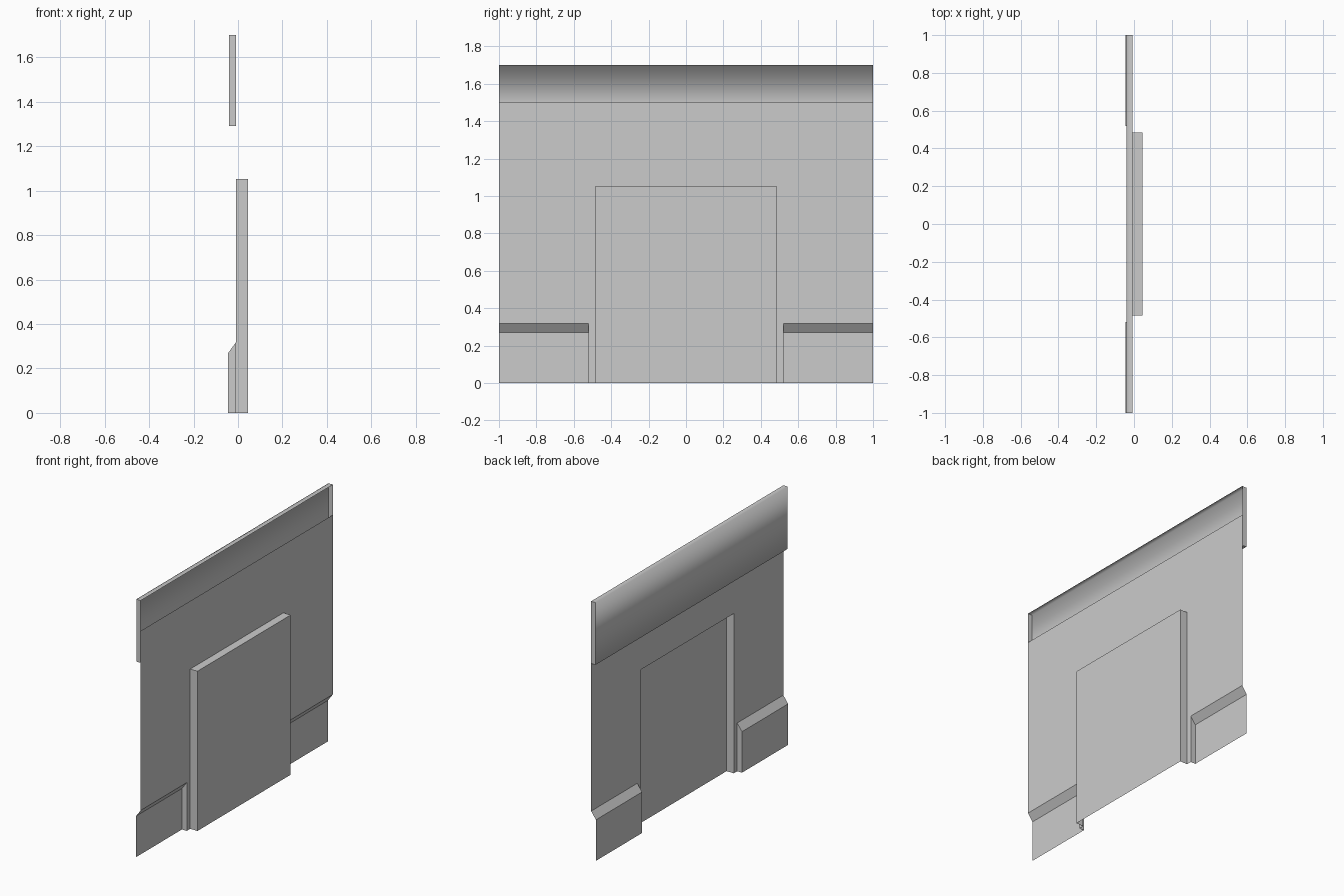
import bpy, bmesh

if "Cube" in bpy.data.objects:
    bpy.data.objects.remove(bpy.data.objects["Cube"])

# Key planes (the wall faces -x) and heights
WALL, BASE, CROWN, DOOR = -0.009, -0.044, -0.041, 0.044
DOOR_Y, BASE_Y, END_Y = 0.485, 0.52, 1.0
DOOR_Z, BASE_Z, SLOPE_Z = 1.052, 0.27, 0.318
CROWN_LOW, WALL_Z, CROWN_TOP = 1.29, 1.5, 1.70


def panel(x, y0, y1, z0, z1):
    """Upright rectangle facing -x."""
    return [(x, y0, z0), (x, y0, z1), (x, y1, z1), (x, y1, z0)]


def build(name, faces, smooth=False):
    """Make the +y half from faces, then mirror it across y = 0."""
    bm = bmesh.new()
    for pts in faces:
        bm.faces.new([bm.verts.new(p) for p in pts])
    bmesh.ops.remove_doubles(bm, verts=bm.verts, dist=1e-5)
    for f in bm.faces:
        f.smooth = smooth
    if smooth:  # keep the end cap crisp
        for e in bm.edges:
            if all(abs(v.co.y - END_Y) < 1e-5 for v in e.verts):
                e.smooth = False
    mesh = bpy.data.meshes.new(name)
    bm.to_mesh(mesh)
    bm.free()
    obj = bpy.data.objects.new(name, mesh)
    bpy.context.collection.objects.link(obj)
    mod = obj.modifiers.new("Mirror", 'MIRROR')
    mod.use_axis = (False, True, False)
    return obj


# Thin wall sheet around the doorway
build("wall", [
    panel(WALL, 0, END_Y, DOOR_Z, WALL_Z),
    panel(WALL, DOOR_Y, BASE_Y, 0, DOOR_Z),
    panel(WALL, BASE_Y, END_Y, SLOPE_Z, DOOR_Z),
])

# Recessed doorway: back panel, jamb, head
build("door_recess", [
    panel(DOOR, 0, DOOR_Y, 0, DOOR_Z),
    [(WALL, DOOR_Y, 0), (DOOR, DOOR_Y, 0), (DOOR, DOOR_Y, DOOR_Z), (WALL, DOOR_Y, DOOR_Z)],
    [(WALL, 0, DOOR_Z), (WALL, DOOR_Y, DOOR_Z), (DOOR, DOOR_Y, DOOR_Z), (DOOR, 0, DOOR_Z)],
])

# Baseboards: face, sloped top, end beside the doorway
build("baseboard", [
    panel(BASE, BASE_Y, END_Y, 0, BASE_Z),
    [(BASE, BASE_Y, BASE_Z), (WALL, BASE_Y, SLOPE_Z), (WALL, END_Y, SLOPE_Z), (BASE, END_Y, BASE_Z)],
    [(BASE, BASE_Y, 0), (WALL, BASE_Y, 0), (WALL, BASE_Y, SLOPE_Z), (BASE, BASE_Y, BASE_Z)],
])

# Top trim, open at the back, softly shaded
build("top_trim", [
    panel(CROWN, 0, END_Y, CROWN_LOW, CROWN_TOP),
    [(CROWN, 0, CROWN_TOP), (WALL, 0, CROWN_TOP), (WALL, END_Y, CROWN_TOP), (CROWN, END_Y, CROWN_TOP)],
    [(CROWN, 0, CROWN_LOW), (CROWN, END_Y, CROWN_LOW), (WALL, END_Y, CROWN_LOW), (WALL, 0, CROWN_LOW)],
    [(CROWN, END_Y, CROWN_LOW), (CROWN, END_Y, CROWN_TOP), (WALL, END_Y, CROWN_TOP), (WALL, END_Y, CROWN_LOW)],
], smooth=True)
